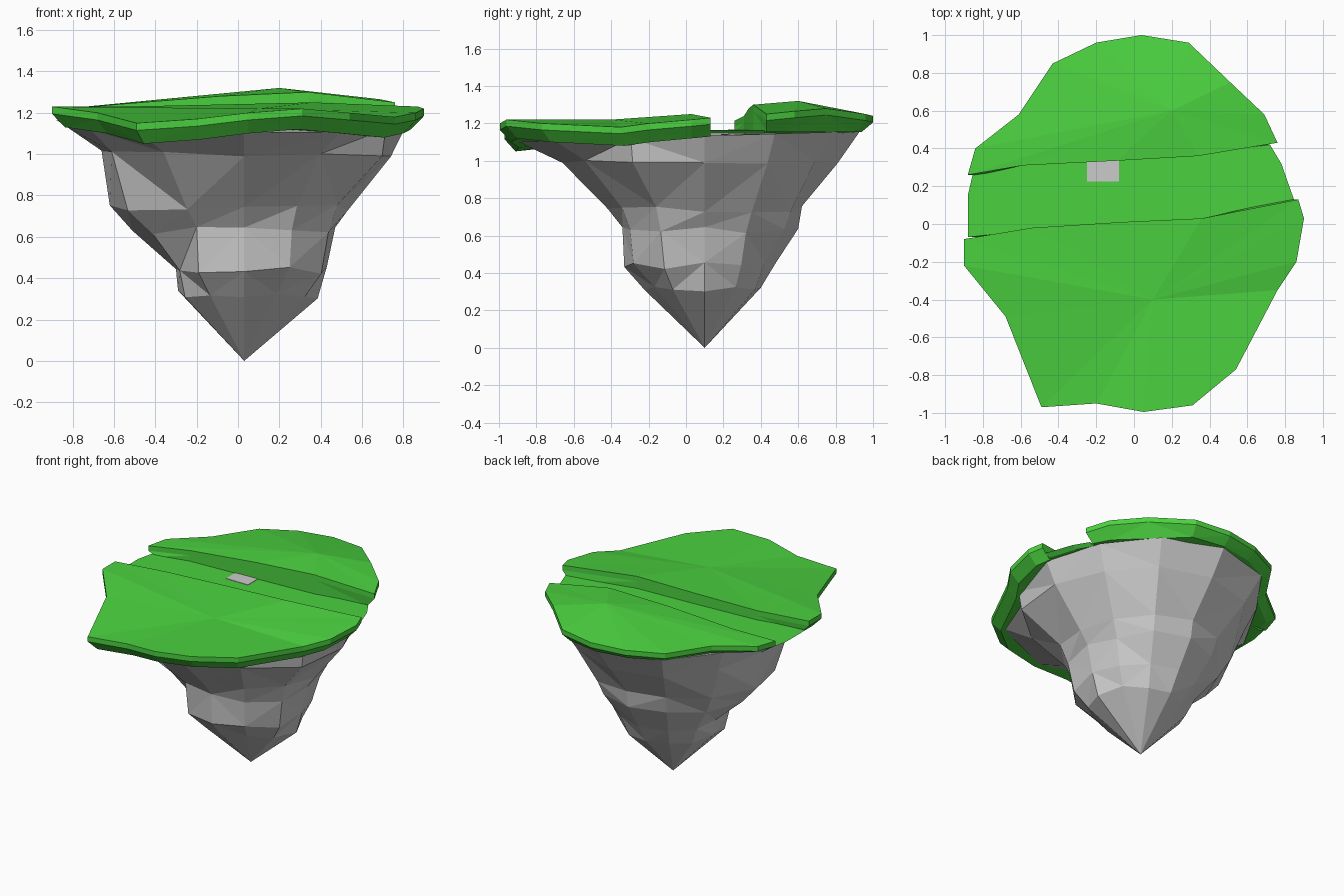
import bpy, bmesh, math, random

if "Cube" in bpy.data.objects:
    bpy.data.objects.remove(bpy.data.objects["Cube"])

random.seed(4)
green = bpy.data.materials.new("grass_green")
green.diffuse_color = (0.07, 0.64, 0.05, 1)
green.use_nodes = True
green.node_tree.nodes["Principled BSDF"].inputs["Base Color"].default_value = green.diffuse_color


def loft(name, rings, top, bottom, mat=None):
    """Bridge rings listed from top to bottom and fan both ends to a point."""
    bm = bmesh.new()
    vs = [[bm.verts.new(p) for p in r] for r in rings]
    n = len(vs[0])
    a, b = bm.verts.new(top), bm.verts.new(bottom)
    for i in range(n):
        j = (i + 1) % n
        bm.faces.new((vs[0][i], vs[0][j], a))
        bm.faces.new((vs[-1][j], vs[-1][i], b))
        for u, w in zip(vs, vs[1:]):
            bm.faces.new((u[i], w[i], w[j], u[j]))
    bmesh.ops.triangulate(bm, faces=bm.faces[:])
    bmesh.ops.recalc_face_normals(bm, faces=bm.faces[:])
    me = bpy.data.meshes.new(name)
    bm.to_mesh(me)
    bm.free()
    ob = bpy.data.objects.new(name, me)
    bpy.context.collection.objects.link(ob)
    if mat:
        me.materials.append(mat)
    return ob


# Rock: height and radii every 30 degrees around the tip axis
CX, CY = 0.03, 0.10
profile = [
    (1.13, [.78, .75, .78, .83, .82, .75, .86, .86, 1.02, 1.0, .93, .79]),
    (1.00, [.71, .67, .68, .71, .71, .68, .69, .74, .78, .76, .74, .77]),
    (0.74, [.50, .50, .53, .52, .52, .58, .65, .65, .55, .52, .51, .52]),
    (0.63, [.44, .44, .49, .50, .48, .50, .54, .51, .46, .44, .46, .47]),
    (0.44, [.40, .39, .37, .38, .36, .35, .33, .36, .44, .43, .44, .43]),
    (0.32, [.355, .33, .31, .30, .28, .29, .32, .33, .33, .32, .31, .34]),
]
rings = []
for k, (z, radii) in enumerate(profile):
    ring = []
    for i, r in enumerate(radii):
        a = math.radians(30 * i)
        x, y = CX + r * math.cos(a), CY + r * math.sin(a)
        dz = 0.03 * y if k == 0 else random.uniform(-.02, .02)
        ring.append((x, y, z + dz))
    rings.append(ring)
loft("rock", rings, (CX, CY, 1.14), (CX, CY, 0))


def slab(name, outer, edge, peak, base=None):
    """Grass slab: upright rim with undercut, wall along the channel edge."""
    pts = [(p, 0) for p in outer] + [(p, 1) for p in edge]
    last = len(outer) - 1
    top, mid, low = [], [], []
    for i, ((x, y, z), wall) in enumerate(pts):
        top.append((x, y, z))
        mid.append((x, y, z - .035))
        fy = 1 if wall or i in (0, last) else .94
        zb = 1.15 if wall else (base or z - .10)
        low.append((x * (1 if wall else .93), y * fy, zb))
    low_c = (peak[0], peak[1], 1.13)
    return loft(name, [top, mid, low], peak, low_c, green)


# Front grass slab
slab("front_grass",
     [(-.90, -.08, 1.23), (-.90, -.22, 1.23), (-.68, -.49, 1.20),
      (-.49, -.97, 1.15), (-.20, -.95, 1.17), (.05, -.995, 1.20),
      (.31, -.96, 1.22), (.54, -.77, 1.20), (.76, -.35, 1.18),
      (.86, -.20, 1.20), (.90, .03, 1.22), (.87, .13, 1.23)],
     [(.36, .03, 1.25), (-.07, .01, 1.24), (-.54, -.02, 1.23)],
     (.1, -.4, 1.22))

# Back grass slab
slab("back_grass",
     [(-.88, .26, 1.215), (-.84, .40, 1.22), (-.61, .58, 1.23),
      (-.43, .85, 1.23), (-.20, .96, 1.235), (.04, 1.0, 1.24),
      (.29, .96, 1.25), (.51, .75, 1.28), (.69, .58, 1.265),
      (.76, .43, 1.25)],
     [(.34, .36, 1.30), (-.09, .335, 1.28), (-.59, .31, 1.24)],
     (.2, .60, 1.32), 1.155)

# Sunken channel floor between the slabs
floor = [(-.85, .28), (-.88, .15), (-.88, -.07), (-.54, -.03), (.36, .02),
         (.85, .12), (.78, .32), (.72, .42), (.34, .37), (-.59, .32)]
loft("channel_floor",
     [[(x, y, 1.165) for x, y in floor],
      [(x * .96, y, 1.145) for x, y in floor]],
     (0, .18, 1.165), (0, .18, 1.145), green)

# Small flat stone in the channel
sq = [(-.25, .225), (-.08, .225), (-.08, .335), (-.25, .335)]
loft("channel_stone",
     [[(x, y, z) for x, y in sq] for z in (1.168, 1.12)],
     (-.165, .28, 1.168), (-.165, .28, 1.12))
